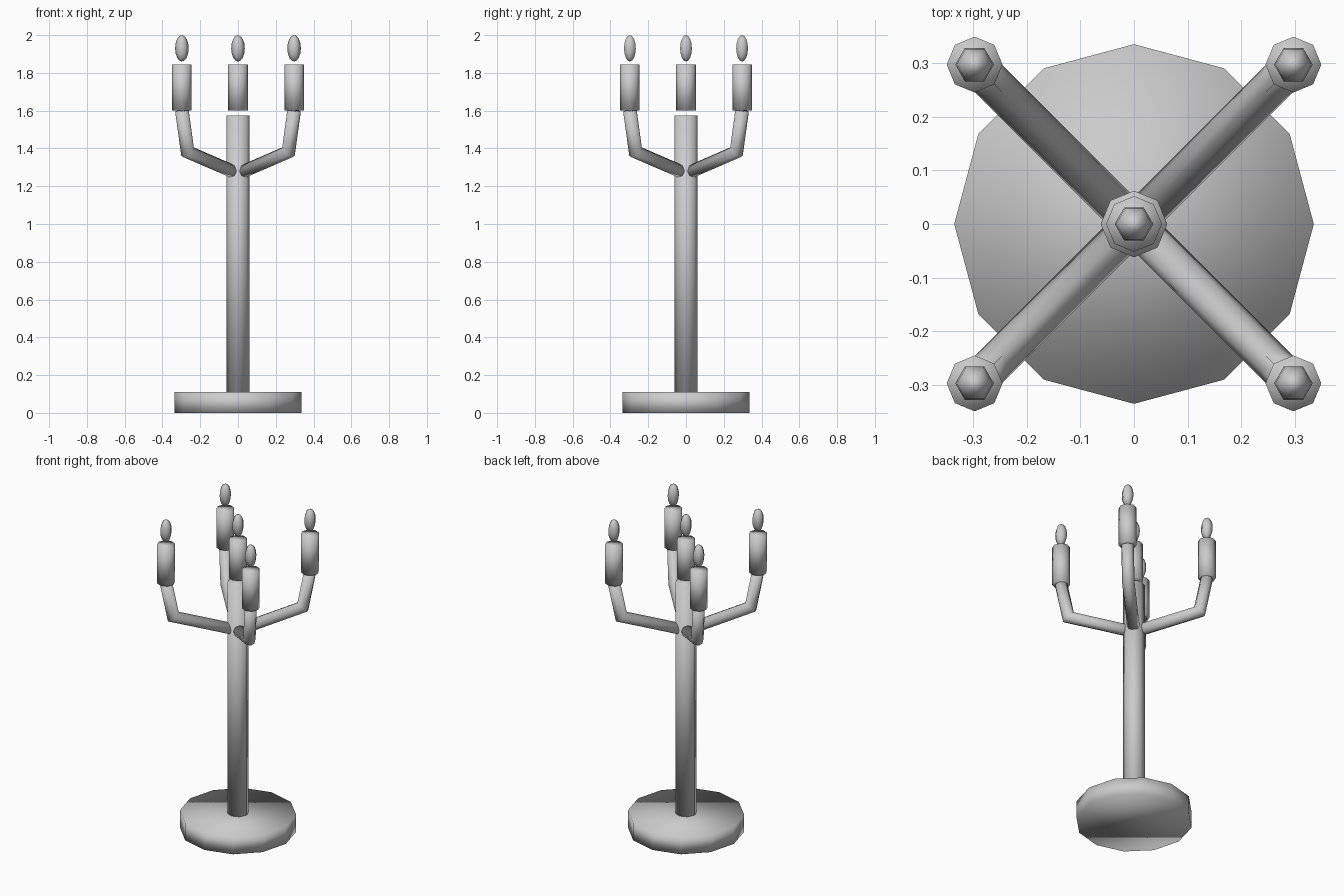
import bpy, bmesh, math
from mathutils import Vector, Matrix

cube = bpy.data.objects.get("Cube")
if cube:
    bpy.data.objects.remove(cube, do_unlink=True)

metal = bpy.data.materials.new("grey")
metal.use_nodes = True
GREY = (0.6, 0.6, 0.6, 1)
metal.diffuse_color = GREY
metal.node_tree.nodes["Principled BSDF"].inputs["Base Color"].default_value = GREY


def finish(name, bm):
    """Turn a bmesh into a smooth-shaded object."""
    bmesh.ops.recalc_face_normals(bm, faces=bm.faces)
    for face in bm.faces:
        face.smooth = True
    mesh = bpy.data.meshes.new(name)
    bm.to_mesh(mesh)
    bm.free()
    mesh.materials.append(metal)
    obj = bpy.data.objects.new(name, mesh)
    bpy.context.collection.objects.link(obj)
    return obj


def cylinder(name, x, y, bottom, top, radius, sides):
    bm = bmesh.new()
    bmesh.ops.create_cone(bm, cap_ends=True, segments=sides, radius1=radius,
                          radius2=radius, depth=top - bottom,
                          matrix=Matrix.Translation((x, y, (bottom + top) / 2)))
    return finish(name, bm)


def flame(name, x, y):
    bm = bmesh.new()
    place = Matrix.Translation((x, y, 1.93)) @ Matrix.Diagonal((0.036, 0.036, 0.07, 1))
    bmesh.ops.create_uvsphere(bm, u_segments=6, v_segments=8, radius=1,
                              matrix=place @ Matrix.Rotation(math.pi / 6, 4, "Z"))
    return finish(name, bm)


def tube(name, path, radius, sides=8):
    """Sweep a ring along a path lying in one vertical plane, mitred at bends."""
    bm = bmesh.new()
    pts = [Vector(p) for p in path]
    side = (pts[1] - pts[0]).cross(Vector((0, 0, 1))).normalized()
    rings = []
    for i, p in enumerate(pts):
        into = (p - pts[i - 1]).normalized() if i else (pts[1] - p).normalized()
        out = (pts[i + 1] - p).normalized() if i < len(pts) - 1 else into
        tangent = (into + out).normalized()
        up = side.cross(tangent) / tangent.dot(into)
        rings.append([bm.verts.new(p + radius * (side * math.cos(a) + up * math.sin(a)))
                      for a in (math.tau * k / sides for k in range(sides))])
    for low, high in zip(rings, rings[1:]):
        for k in range(sides):
            n = (k + 1) % sides
            bm.faces.new((low[k], low[n], high[n], high[k]))
    bm.faces.new(rings[0])
    bm.faces.new(rings[-1])
    return finish(name, bm)


# Foot and stem
cylinder("base", 0, 0, 0, 0.11, 0.335, 12)
cylinder("stem", 0, 0, 0.105, 1.575, 0.062, 8)

# Centre candle
cylinder("centre_candle", 0, 0, 1.6, 1.845, 0.052, 8)
flame("centre_flame", 0, 0)

# Four diagonal arms, each with a candle
for depth, sy in (("front", -1), ("back", 1)):
    for hand, sx in (("left", 1), ("right", -1)):
        name = f"{depth}_{hand}"
        path = [(sx * r, sy * r, z) for r, z in ((0.02, 1.275), (0.267, 1.382), (0.297, 1.6))]
        tube(name + "_arm", path, 0.036)
        x, y = sx * 0.297, sy * 0.297
        cylinder(name + "_candle", x, y, 1.6, 1.845, 0.052, 8)
        flame(name + "_flame", x, y)
